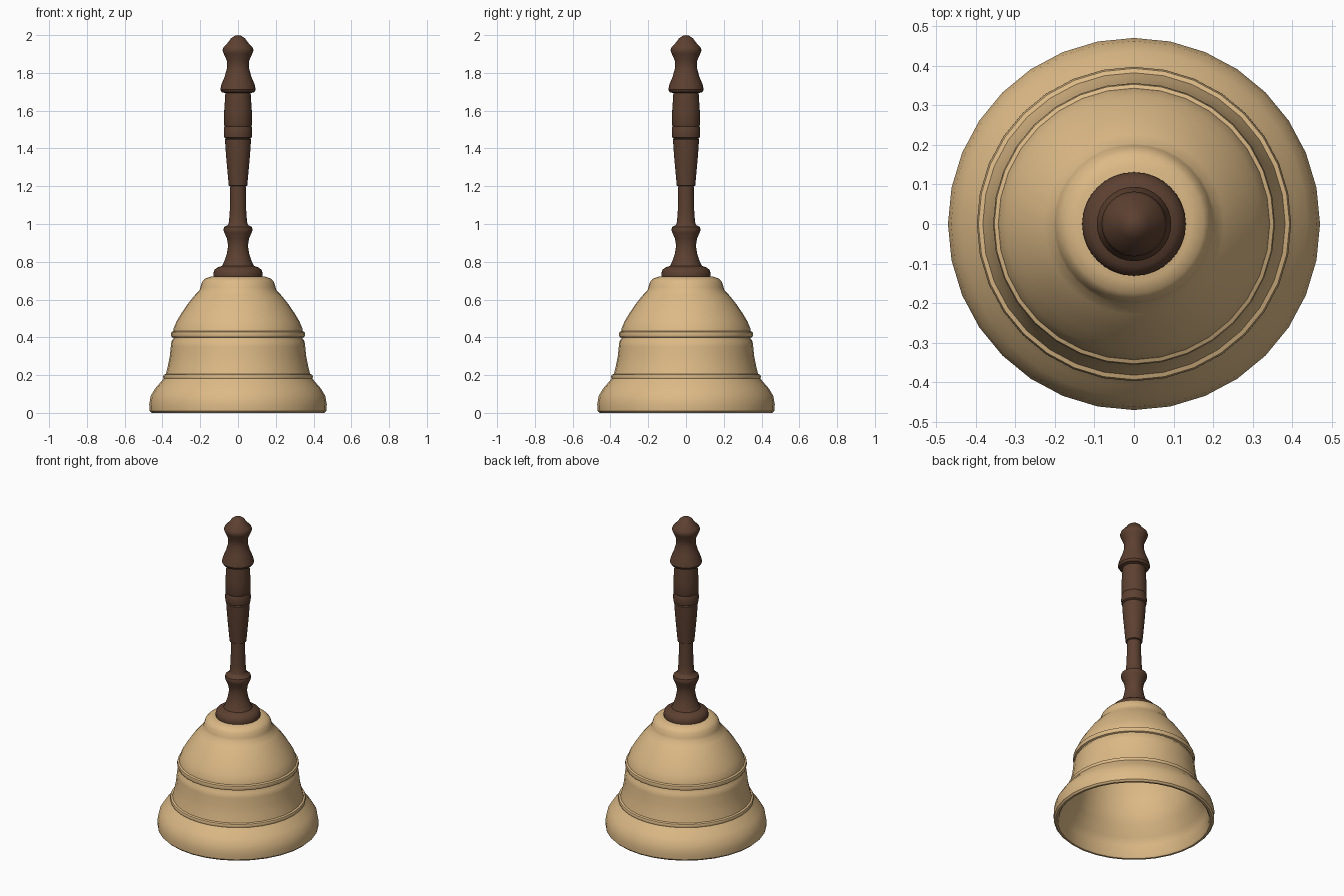
import bpy, bmesh, math


def material(name, color):
    m = bpy.data.materials.new(name)
    m.diffuse_color = (*color, 1)
    return m


def lathe(name, profile, mat, segments=32, closed=False):
    """Spin an (r, z) profile around the z axis."""
    bm = bmesh.new()
    pts = [bm.verts.new((r, 0, z)) for r, z in profile]
    pairs = list(zip(pts, pts[1:]))
    if closed:
        pairs.append((pts[-1], pts[0]))
    edges = [bm.edges.new(p) for p in pairs]
    bmesh.ops.spin(bm, geom=pts + edges, axis=(0, 0, 1), cent=(0, 0, 0),
                   angle=2 * math.pi, steps=segments, use_merge=False)
    bmesh.ops.remove_doubles(bm, verts=bm.verts, dist=1e-4)
    bmesh.ops.recalc_face_normals(bm, faces=bm.faces)
    mesh = bpy.data.meshes.new(name)
    bm.to_mesh(mesh)
    bm.free()
    obj = bpy.data.objects.new(name, mesh)
    bpy.context.collection.objects.link(obj)
    mesh.materials.append(mat)
    bpy.ops.object.select_all(action='DESELECT')
    obj.select_set(True)
    bpy.context.view_layer.objects.active = obj
    bpy.ops.object.shade_smooth_by_angle(angle=math.radians(40))
    return obj


brass = material("brass", (0.72, 0.49, 0.24))
wood = material("dark_wood", (0.107, 0.051, 0.030))

# Bell: outer flare, two raised bands, dome, crown, then the thin inner wall
outer = [(0.458, 0.0), (0.468, 0.01), (0.47, 0.045), (0.462, 0.09),
         (0.438, 0.13), (0.41, 0.162), (0.394, 0.182), (0.397, 0.192),
         (0.393, 0.202), (0.382, 0.206), (0.371, 0.25), (0.361, 0.30),
         (0.356, 0.35), (0.352, 0.38), (0.342, 0.392), (0.342, 0.398),
         (0.352, 0.402), (0.356, 0.415), (0.353, 0.428), (0.343, 0.433),
         (0.340, 0.45), (0.325, 0.485), (0.298, 0.53), (0.265, 0.578),
         (0.228, 0.624), (0.204, 0.648), (0.199, 0.665), (0.191, 0.692),
         (0.176, 0.71), (0.145, 0.721), (0.0, 0.724)]
inner = [(0.0, 0.69), (0.15, 0.685), (0.175, 0.645), (0.235, 0.575),
         (0.29, 0.49), (0.318, 0.41), (0.328, 0.33), (0.342, 0.25),
         (0.365, 0.185), (0.41, 0.12), (0.432, 0.08), (0.438, 0.01),
         (0.446, 0.0)]
lathe("bell_body", outer + inner, brass, closed=True)

# Turned wooden handle with foot flange, collar, grip and finial
handle = [(0.0, 0.722), (0.13, 0.722), (0.131, 0.735), (0.125, 0.757),
          (0.108, 0.77), (0.084, 0.778), (0.073, 0.80), (0.06, 0.84),
          (0.052, 0.885), (0.059, 0.925), (0.073, 0.955), (0.077, 0.97),
          (0.073, 0.984), (0.054, 0.995), (0.048, 1.01), (0.044, 1.06),
          (0.042, 1.12), (0.041, 1.2), (0.049, 1.203), (0.056, 1.28),
          (0.064, 1.37), (0.069, 1.448), (0.064, 1.453), (0.073, 1.459),
          (0.075, 1.48), (0.074, 1.51), (0.071, 1.517), (0.074, 1.525),
          (0.073, 1.6), (0.067, 1.693), (0.086, 1.698), (0.094, 1.712),
          (0.088, 1.738), (0.07, 1.782), (0.057, 1.83), (0.059, 1.865),
          (0.076, 1.903), (0.082, 1.92), (0.076, 1.937), (0.052, 1.962),
          (0.037, 1.983), (0.018, 1.996), (0.0, 2.0)]
lathe("handle", handle, wood)
